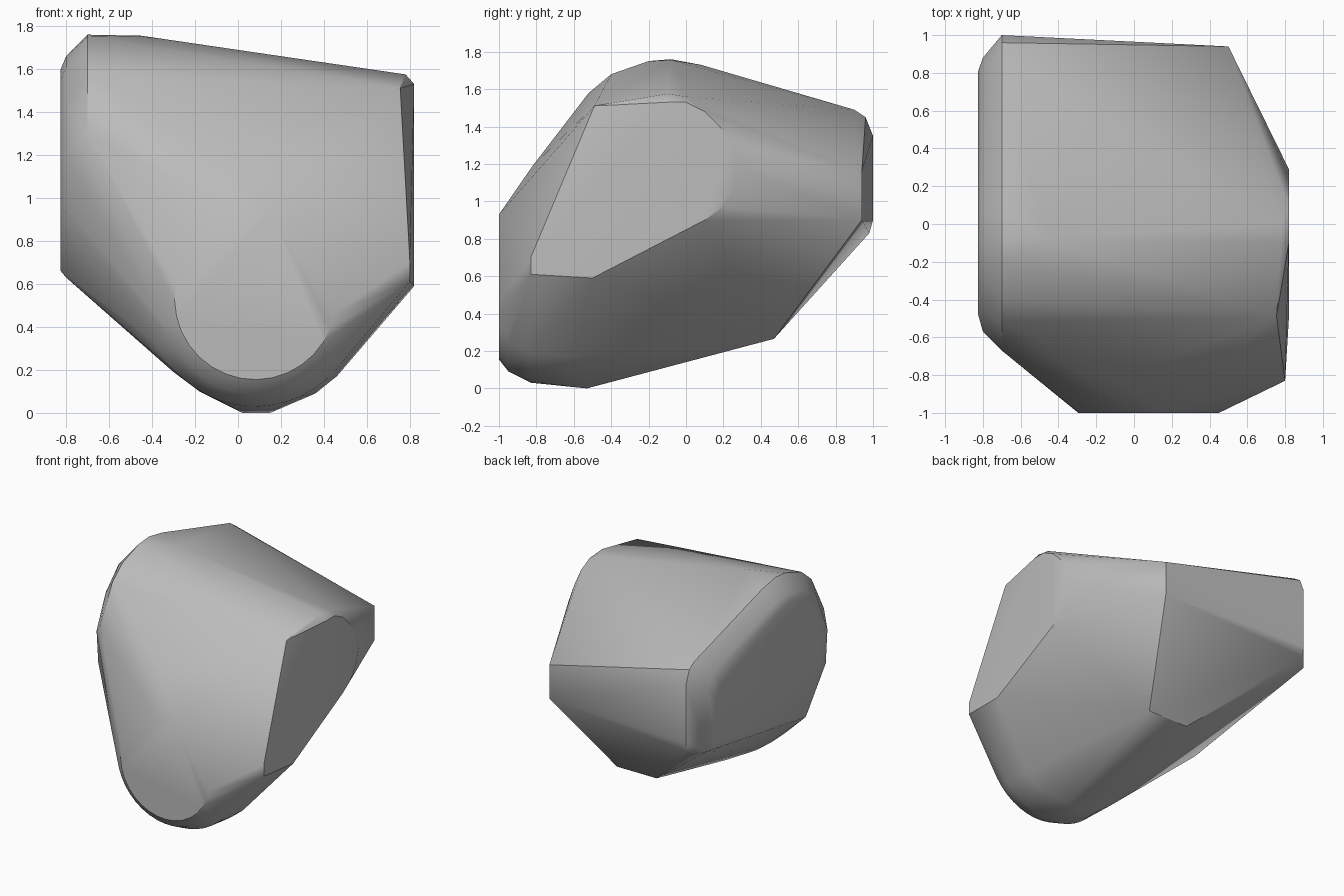
import bpy
import bmesh
import math

# Remove the default cube
default_cube = bpy.data.objects.get("Cube")
if default_cube:
    bpy.data.objects.remove(default_cube, do_unlink=True)


def make_material(name, value):
    material = bpy.data.materials.new(name)
    material.use_nodes = True
    colour = (value, value, value, 1)
    material.diffuse_color = colour
    material.node_tree.nodes["Principled BSDF"].inputs["Base Color"].default_value = colour
    return material


def side_profile(x, outline):
    """Outline given as (y, z) pairs on a plane of constant x."""
    return [(x, y, z) for y, z in outline]


def front_arc(y, radius, start, end, steps=16):
    """Circular arc around the nose axis on a plane of constant y."""
    centre_x, centre_z = 0.08, 0.53
    points = []
    for step in range(steps + 1):
        angle = math.radians(start + (end - start) * step / steps)
        points.append((centre_x + radius * math.cos(angle), y,
                       centre_z + radius * math.sin(angle)))
    return points


def hull_object(name, points, material):
    """Wrap a closed convex skin around the given points."""
    mesh = bpy.data.meshes.new(name)
    bm = bmesh.new()
    for point in points:
        bm.verts.new(point)
    result = bmesh.ops.convex_hull(bm, input=bm.verts[:])
    leftovers = result["geom_interior"] + result["geom_unused"]
    unused = {item for item in leftovers if isinstance(item, bmesh.types.BMVert)}
    bmesh.ops.delete(bm, geom=list(unused), context="VERTS")
    bmesh.ops.dissolve_limit(bm, angle_limit=math.radians(1),
                             verts=bm.verts[:], edges=bm.edges[:])
    bmesh.ops.recalc_face_normals(bm, faces=bm.faces[:])
    bm.to_mesh(mesh)
    bm.free()
    mesh.materials.append(material)
    obj = bpy.data.objects.new(name, mesh)
    bpy.context.collection.objects.link(obj)
    return obj


# Flat rounded nose and the fillet that rolls underneath it
nose = front_arc(-1, 0.375, 170, 350) + [(0, -1, 0.93), (0.15, -1, 0.93)]
nose_fillet = front_arc(-0.95, 0.44, 195, 335) + front_arc(-0.83, 0.5, 205, 325)
brow = [(-0.1, -0.82, 1.19)]

# Belly with its lowest ridge and rear keel
belly = [(0.02, -0.53, 0), (0.15, -0.53, 0),
         (-0.18, -0.6, 0.1), (-0.3, -0.6, 0.19),
         (0.36, -0.6, 0.09), (0.46, -0.6, 0.17)]
keel = [(x, 0.47, 0.265) for x in (-0.08, 0.255)]

# Flat oval cheek on the +x side, with the ridge above it
cheek = side_profile(0.82, [
    (-0.1, 1.53), (0, 1.53), (0.1, 1.48), (0.18, 1.4), (0.25, 1.3),
    (0.29, 1.18), (0.26, 1.07), (0.2, 0.97), (0.1, 0.9), (-0.5, 0.59)])
cheek_edge = side_profile(0.8, [(-0.65, 0.59), (-0.83, 0.61), (-0.83, 0.7)])
cheek_ridge = [(0.755, -0.49, 1.51), (0.78, -0.1, 1.575), (0.78, 0, 1.56)]

# Flat rounded cheek on the -x side, with its bevelled rim
flat_side = side_profile(-0.825, [
    (0.81, 0.87), (0.81, 1.22), (0.75, 1.3), (0.05, 1.58), (-0.1, 1.6),
    (-0.26, 1.55), (-0.4, 1.4), (-0.48, 1.2), (-0.45, 1), (-0.28, 0.66)])
middle_rim = side_profile(-0.8, [
    (0.88, 0.82), (0.88, 1.3), (0.82, 1.39), (0.06, 1.64), (-0.1, 1.66),
    (-0.3, 1.61), (-0.46, 1.45), (-0.57, 1.2), (-0.55, 0.95), (-0.3, 0.63)])
outer_rim = side_profile(-0.7, [
    (0.94, 0.79), (0.98, 0.83), (1, 0.9), (1, 1.35), (0.96, 1.45),
    (0.9, 1.49), (0.08, 1.73), (-0.08, 1.76), (-0.2, 1.75), (-0.4, 1.68),
    (-0.52, 1.58), (-0.67, 1.3)])

# Rear corner
rear_corner = side_profile(0.5, [(0.94, 0.9), (0.94, 1.16)])
top_rear = [(-0.45, -0.08, 1.755)]

stone = make_material("stone grey", 0.5)
rock = hull_object("rock_body",
                   nose + nose_fillet + brow + belly + keel
                   + cheek + cheek_edge + cheek_ridge
                   + flat_side + middle_rim + outer_rim
                   + rear_corner + top_rear,
                   stone)

# Smooth the rounded areas and keep the cut edges sharp
bpy.ops.object.select_all(action="DESELECT")
rock.select_set(True)
bpy.context.view_layer.objects.active = rock
bpy.ops.object.shade_smooth_by_angle(angle=math.radians(30))
